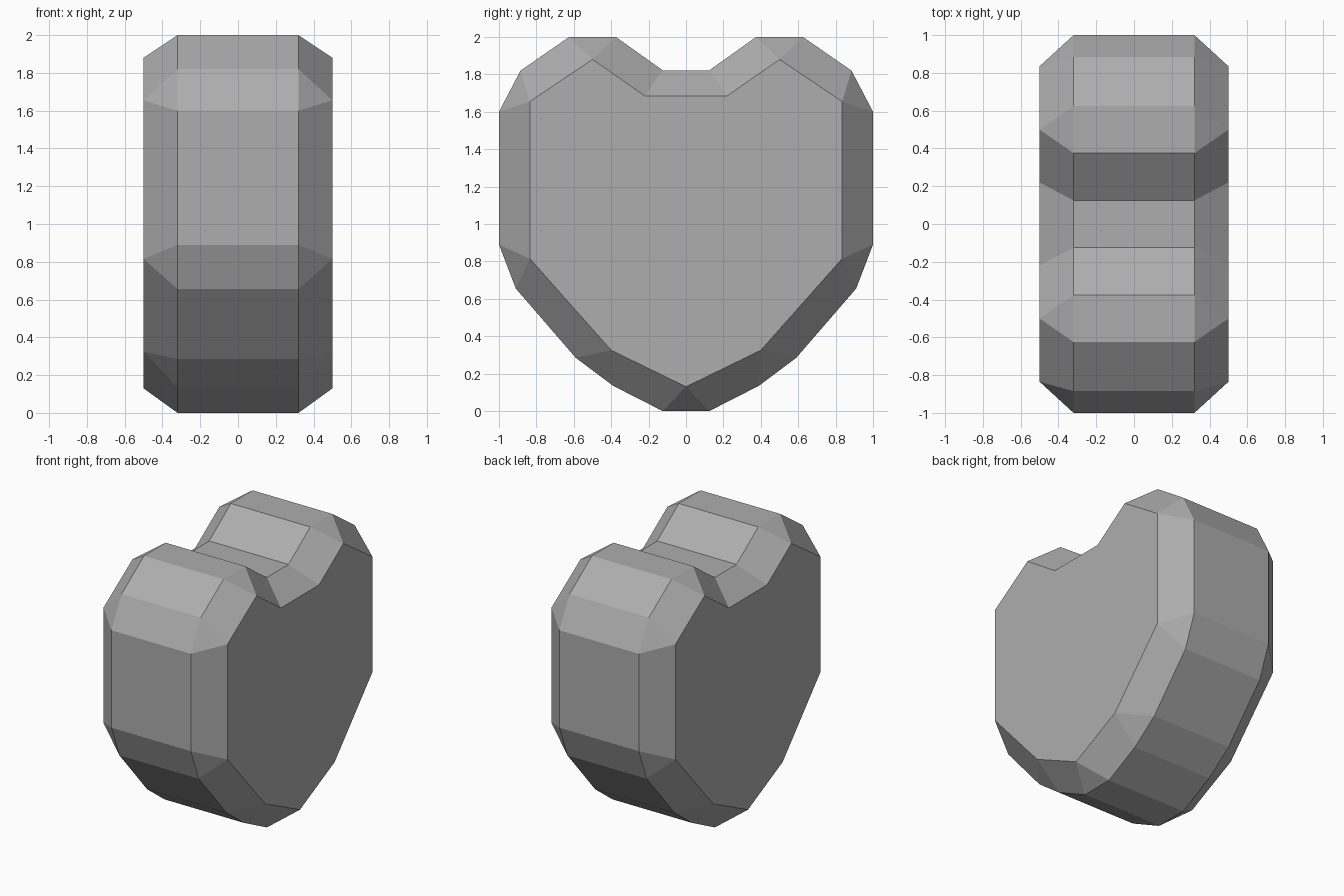
import bpy, bmesh

default = bpy.data.objects.get("Cube")
if default:
    bpy.data.objects.remove(default, do_unlink=True)

CAP_X, RIM_X = 0.5, 0.32

# Each corner of the side cap (y, z), with the rim points it chamfers to
bottom = [((0, 0.13), [(-0.125, 0), (0.125, 0)])]
half = [
    ((0.4, 0.325), [(0.39, 0.135), (0.59, 0.285)]),
    ((0.835, 0.815), [(0.91, 0.655), (1.0, 0.89)]),
    ((0.835, 1.655), [(1.0, 1.6), (0.885, 1.82)]),
    ((0.5, 1.88), [(0.625, 2.0), (0.375, 2.0)]),
    ((0.22, 1.685), [(0.125, 1.822)]),
]


def flip(p):
    return (-p[0], p[1])


mirrored = [(flip(c), [flip(p) for p in reversed(rim)]) for c, rim in reversed(half)]
corners = bottom + half + mirrored

bm = bmesh.new()
rims = []
for side in (1, -1):
    cap = [bm.verts.new((side * CAP_X, *c)) for c, _ in corners]
    rim = [[bm.verts.new((side * RIM_X, *p)) for p in pts] for _, pts in corners]
    bm.faces.new(cap)
    # Chamfer strips along the edges, triangles at the corners
    for i in range(len(cap)):
        j = (i + 1) % len(cap)
        bm.faces.new((cap[i], rim[i][-1], rim[j][0], cap[j]))
        if len(rim[i]) == 2:
            bm.faces.new((cap[i], *rim[i]))
    rims.append([v for group in rim for v in group])

# Outer band joining the two rims
left, right = rims
for i in range(len(left)):
    j = (i + 1) % len(left)
    bm.faces.new((left[i], right[i], right[j], left[j]))
bmesh.ops.recalc_face_normals(bm, faces=bm.faces)

mesh = bpy.data.meshes.new("heart")
bm.to_mesh(mesh)
bm.free()

# Plain mid grey
grey = bpy.data.materials.new("mid_grey")
grey.use_nodes = True
colour = (0.42, 0.42, 0.42, 1)
grey.diffuse_color = colour
grey.node_tree.nodes["Principled BSDF"].inputs["Base Color"].default_value = colour
mesh.materials.append(grey)

heart = bpy.data.objects.new("heart", mesh)
bpy.context.scene.collection.objects.link(heart)
